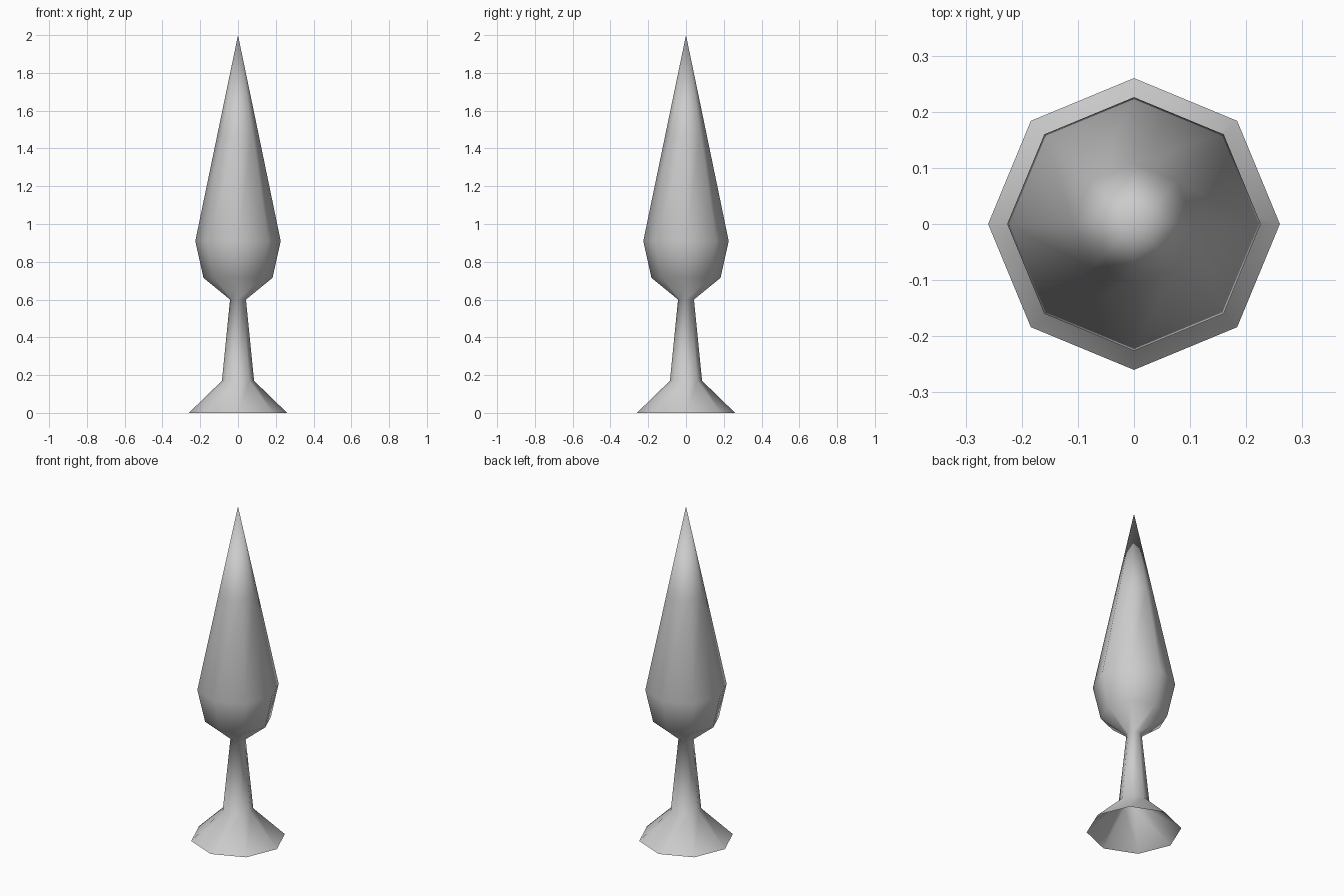
import bpy, bmesh
from math import cos, sin, tau

cube = bpy.data.objects.get("Cube")
if cube:
    bpy.data.objects.remove(cube)

SIDES = 8

grey = bpy.data.materials.new("light grey")
grey.use_nodes = True
colour = (0.6, 0.6, 0.6, 1)
grey.diffuse_color = colour
grey.node_tree.nodes["Principled BSDF"].inputs["Base Color"].default_value = colour


def lathe(name, profile, tip_z):
    """Spin (radius, height) points into an open-bottomed form closed by a tip."""
    bm = bmesh.new()
    rings = [[bm.verts.new((r * cos(tau * i / SIDES), r * sin(tau * i / SIDES), z))
              for i in range(SIDES)] for r, z in profile]
    tip = bm.verts.new((0, 0, tip_z))
    for i in range(SIDES):
        j = (i + 1) % SIDES
        for low, high in zip(rings, rings[1:]):
            bm.faces.new((low[i], low[j], high[j], high[i]))
        bm.faces.new((rings[-1][i], rings[-1][j], tip))
    for face in bm.faces:
        face.smooth = True
    mesh = bpy.data.meshes.new(name)
    bm.to_mesh(mesh)
    bm.free()
    mesh.materials.append(grey)
    obj = bpy.data.objects.new(name, mesh)
    bpy.context.collection.objects.link(obj)
    return obj


# Flared foot, slim stem, bulb and long spire in one continuous surface
lathe("spired_finial", [
    (0.26, 0),       # foot rim
    (0.085, 0.17),   # stem bottom
    (0.042, 0.6),    # stem top
    (0.183, 0.715),  # bulb underside
    (0.226, 0.91),   # widest point
    (0.108, 1.48),   # middle of the spire
], 2)
